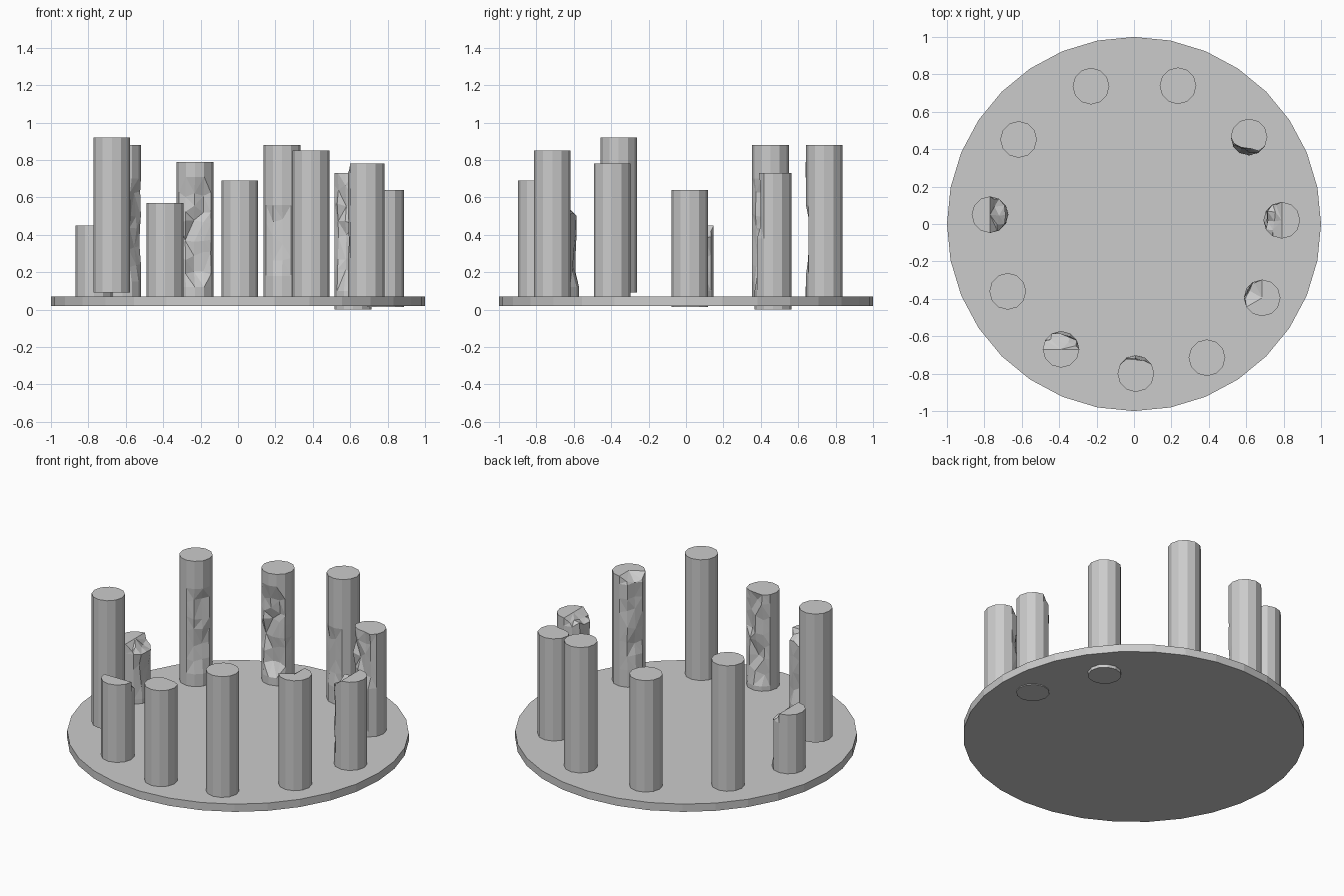
import bpy, bmesh, math, random
from mathutils import Vector

if "Cube" in bpy.data.objects:
    bpy.data.objects.remove(bpy.data.objects["Cube"])

R = 0.098
SIDES = 12


def make_object(name, bm):
    bmesh.ops.recalc_face_normals(bm, faces=bm.faces)
    me = bpy.data.meshes.new(name)
    bm.to_mesh(me)
    bm.free()
    ob = bpy.data.objects.new(name, me)
    bpy.context.collection.objects.link(ob)
    return ob


def column(name, x, y, z0, z1, damage=None, seed=0):
    """Twelve-sided pillar; damage = (direction, low z, high z, depth, top inset, top drop)."""
    rnd = random.Random(seed)
    levels = [z0, z1]
    if damage:
        face, lo, hi, depth, inset, drop = damage
        n = max(3, round((hi - lo) / 0.09))
        levels = [z0] + [lo + (hi - lo) * i / n for i in range(n + 1)] + [z1]
        face = Vector((face[0], face[1], 0)).normalized()
    bm = bmesh.new()
    rings = []
    for k, z in enumerate(levels):
        ring = []
        for i in range(SIDES):
            a = 2 * math.pi * i / SIDES
            p = Vector((R * math.cos(a), R * math.sin(a), z))
            if damage:
                d = p.dot(face)
                top = k == len(levels) - 1
                # worn facets on the inner side
                if 1 < k < len(levels) - 2 or (k == len(levels) - 2 and inset):
                    limit = R - depth * rnd.uniform(0.4, 1.3)
                    if d > limit:
                        p -= face * (d - limit)
                        p.z += rnd.uniform(-0.025, 0.025)
                # broken rim
                elif top and inset and d > R - inset:
                    p -= face * (d - R + inset) * rnd.uniform(0.7, 1.0)
                    p.z -= drop * rnd.uniform(0.5, 1.0)
            ring.append(bm.verts.new(p + Vector((x, y, 0))))
        rings.append(ring)
    for a, b in zip(rings, rings[1:]):
        for i in range(SIDES):
            j = (i + 1) % SIDES
            bm.faces.new((a[i], a[j], b[j], b[i]))
    bm.faces.new(rings[0][::-1])
    if damage and damage[5]:
        c = bm.verts.new((x, y, z1))
        for i in range(SIDES):
            bm.faces.new((rings[-1][i], rings[-1][(i + 1) % SIDES], c))
    else:
        bm.faces.new(rings[-1])
    if damage:
        bmesh.ops.triangulate(bm, faces=[f for f in bm.faces if len(f.verts) == 4])
    return make_object(name, bm)


# Round base slab
bpy.ops.mesh.primitive_cylinder_add(vertices=32, radius=1, depth=0.05, location=(0, 0, 0.045))
bpy.context.object.name = "base_slab"

# Ring of pillars, clockwise from the back: x, y, bottom, top, damage
pillars = [
    (-0.23, 0.737, 0.03, 0.79, ((0.1, -1), 0.12, 0.71, 0.045, 0, 0)),
    (0.235, 0.739, 0.03, 0.88, ((-0.2, -1), 0.18, 0.56, 0.015, 0, 0)),
    (0.615, 0.465, 0.00, 0.73, ((-0.3, -1), 0.10, 0.66, 0.04, 0.045, 0)),
    (0.79, 0.02, 0.015, 0.64, ((-1, 0.1), 0.14, 0.59, 0.025, 0.06, 0.04)),
    (0.685, -0.395, 0.03, 0.78, ((-1, 0.6), 0.18, 0.73, 0.018, 0.025, 0.05)),
    (0.39, -0.715, 0.03, 0.85, None),
    (0.01, -0.80, 0.03, 0.69, ((0.15, 1), 0.10, 0.63, 0.04, 0.03, 0)),
    (-0.39, -0.67, 0.03, 0.57, ((0.2, 1), 0.12, 0.50, 0.03, 0.07, 0.05)),
    (-0.675, -0.36, 0.09, 0.92, None),
    (-0.77, 0.05, 0.03, 0.45, ((1, 0.1), 0.10, 0.39, 0.03, 0.07, 0.05)),
    (-0.617, 0.452, 0.03, 0.88, ((0.8, -0.6), 0.15, 0.70, 0.025, 0, 0)),
]
for i, args in enumerate(pillars):
    column(f"pillar_{i + 1}", *args, seed=i + 3)
